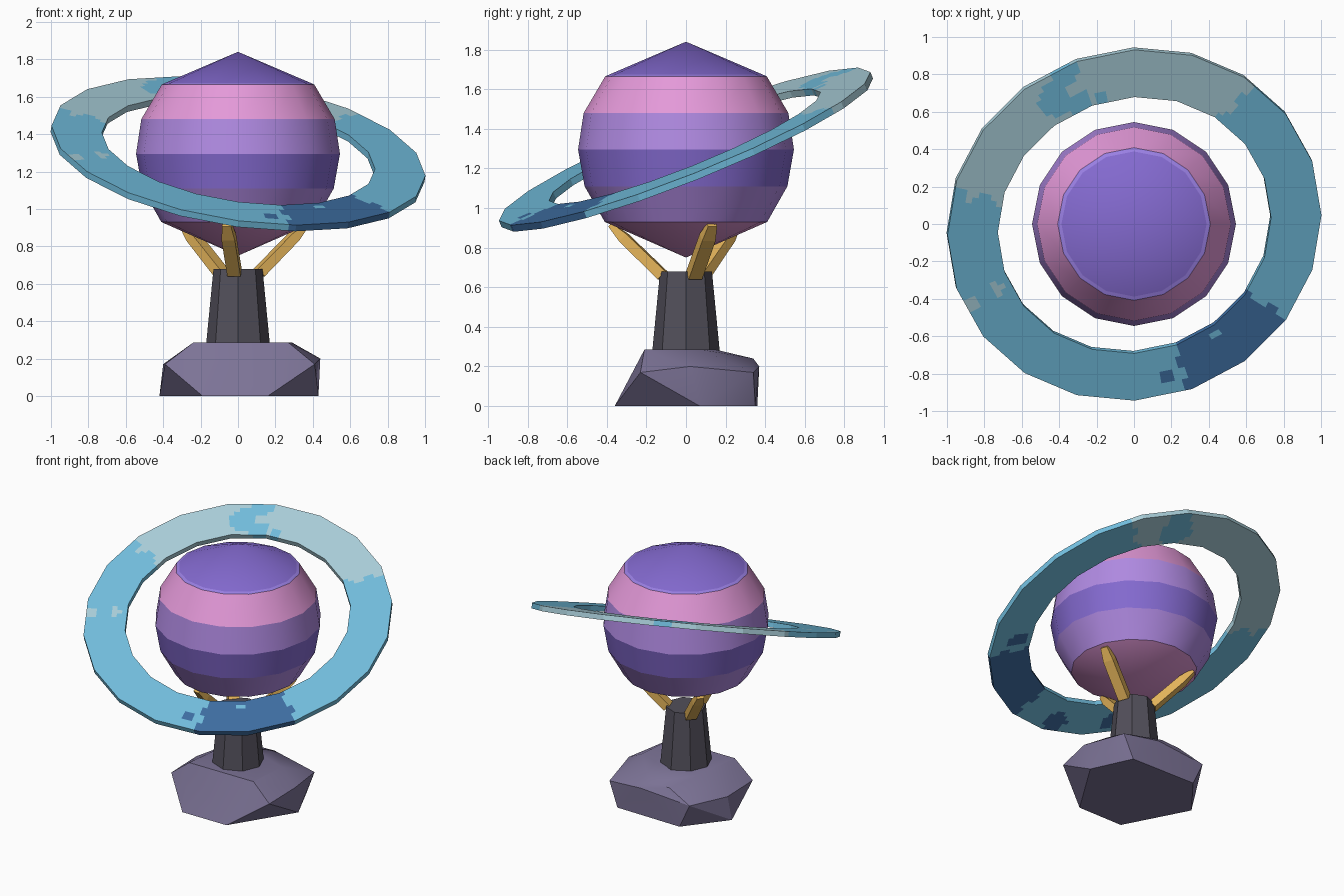
import bpy, bmesh, math
from mathutils import Vector, Matrix

if "Cube" in bpy.data.objects:
    bpy.data.objects.remove(bpy.data.objects["Cube"], do_unlink=True)


def material(name, r, g, b):
    def lin(c):
        c /= 255
        return c / 12.92 if c < 0.04045 else ((c + 0.055) / 1.055) ** 2.4
    col = (lin(r), lin(g), lin(b), 1)
    m = bpy.data.materials.new(name)
    m.use_nodes = True
    m.diffuse_color = col
    bsdf = next(n for n in m.node_tree.nodes if n.type == "BSDF_PRINCIPLED")
    bsdf.inputs["Base Color"].default_value = col
    return m


pink = material("pink", 228, 153, 217)
lilac = material("lilac", 176, 138, 226)
violet = material("violet", 132, 106, 208)
fringe = material("periwinkle", 154, 128, 228)
blue = material("sky_blue", 114, 190, 222)
pale = material("pale_ice", 170, 207, 218)
navy = material("deep_blue", 62, 110, 162)
gold = material("gold", 228, 180, 90)
slate = material("slate", 82, 79, 90)
stone = material("stone_purple", 124, 115, 150)


def finish(name, bm, mats):
    bmesh.ops.recalc_face_normals(bm, faces=bm.faces)
    me = bpy.data.meshes.new(name)
    bm.to_mesh(me)
    bm.free()
    for m in mats:
        me.materials.append(m)
    ob = bpy.data.objects.new(name, me)
    bpy.context.collection.objects.link(ob)
    return ob


def bridge(bm, loops, closed):
    """Join neighbouring point loops with quads; return the faces per span."""
    spans = []
    pairs = zip(loops, loops[1:] + loops[:1]) if closed else zip(loops, loops[1:])
    for a, b in pairs:
        n = len(a)
        spans.append([bm.faces.new((a[i], a[(i + 1) % n], b[(i + 1) % n], b[i]))
                      for i in range(n)])
    return spans


def circle(bm, r, z, n):
    return [bm.verts.new((r * math.cos(math.tau * i / n), r * math.sin(math.tau * i / n), z))
            for i in range(n)]


# Planet: banded sphere with conical caps, smooth around, creased between bands
SIDES = 16
profile = [(0.41, 0.93), (0.512, 1.11), (0.545, 1.295), (0.517, 1.48), (0.408, 1.665), (0.388, 1.674)]
bm = bmesh.new()
loops = [circle(bm, r, z, SIDES) for r, z in profile]
for faces, index in zip(bridge(bm, loops, False), (1, 2, 1, 0, 3)):
    for f in faces:
        f.material_index = index
for loop, tip, index in ((loops[0], 0.75, 0), (loops[-1], 1.84, 2)):
    apex = bm.verts.new((0, 0, tip))
    for i in range(SIDES):
        bm.faces.new((loop[i], loop[(i + 1) % SIDES], apex)).material_index = index
for f in bm.faces:
    f.smooth = True
for e in bm.edges:
    if abs(e.verts[0].co.z - e.verts[1].co.z) < 1e-4 and e.verts[0].co.z < 1.67:
        e.smooth = False
finish("planet", bm, [pink, lilac, violet, fringe])

# Tilted ring: flat twenty-sided band
v = Vector((0, 1, 0.4)).normalized()
n = Vector((0.155, -0.4, 1)).normalized()
u = v.cross(n)
R_IN, R_OUT, HALF, SEGS, SUB, ROWS = 0.738, 1.01, 0.018, 20, 8, 8
centre = Vector((0, 0, 1.295))
radii = [R_IN + (R_OUT - R_IN) * i / ROWS for i in range(ROWS + 1)]
section = [(r, HALF) for r in radii] + [(r, -HALF) for r in reversed(radii)]
bm = bmesh.new()
loops = []
for s in range(SEGS):
    a0, a1 = (math.pi / 2 + math.tau * k / SEGS for k in (s, s + 1))
    d0, d1 = (u * math.cos(a) + v * math.sin(a) for a in (a0, a1))
    for k in range(SUB):
        d = d0.lerp(d1, k / SUB)
        loops.append([bm.verts.new(centre + d * r + n * h) for r, h in section])
bridge(bm, loops, True)

# Painted patches: x, y, radius, colour index
patches = {
    1: [(-0.37, 0.80, 0.07, 0), (-0.42, 0.67, 0.09, 0), (-0.29, 0.65, 0.06, 0),
        (-0.17, 0.67, 0.03, 0), (-0.73, -0.35, 0.035, 1), (-0.86, -0.43, 0.035, 1),
        (0.17, -0.81, 0.035, 2), (0.43, -0.58, 0.02, 0)],
    -1: [(0.28, 0.76, 0.11, 0), (0.33, 0.85, 0.08, 0), (0.72, -0.32, 0.06, 2),
         (-0.05, -0.86, 0.08, 2), (-0.42, -0.76, 0.06, 2)],
}
bm.normal_update()
for f in bm.faces:
    p = f.calc_center_median()
    q = p - centre
    side = 1 if q.dot(n) > -HALF * 0.5 else -1
    rad = math.hypot(q.dot(u), q.dot(v))
    ang = math.degrees(math.atan2(q.dot(v), q.dot(u))) % 360 + 2 * math.sin(rad * 40)
    index = 1 if 51 < ang < 166 else 2 if 287 < ang < 325 else 0
    for x, y, size, col in patches[side]:
        if math.hypot(p.x - x, p.y - y) < size:
            index = col
    f.material_index = index
finish("planet_ring", bm, [blue, pale, navy])

# Pillar: tapered eight-sided column
bm = bmesh.new()
low, high = circle(bm, 0.172, 0.26, 8), circle(bm, 0.131, 0.68, 8)
bridge(bm, [low, high], False)
bm.faces.new(low)
bm.faces.new(high)
finish("pillar", bm, [slate])

# Three prongs: tapered bars leaning outward under the planet
start, end = Vector((0.12, 0, 0.66)), Vector((0.385, 0, 0.915))
axis = (end - start).normalized()
across = Vector((0, 1, 0))
out = across.cross(axis)
for name, azimuth in (("front_prong", 261), ("left_prong", 20), ("back_prong", 139)):
    bm = bmesh.new()
    loops = []
    for point, w, t in ((start, 0.036, 0.028), (start.lerp(end, 0.75), 0.036, 0.026),
                        (end, 0.024, 0.012)):
        loops.append([bm.verts.new(point + across * w * a + out * t * b)
                      for a, b in ((-1, -1), (1, -1), (1, 1), (-1, 1))])
    bridge(bm, loops, False)
    bm.faces.new(loops[0])
    bm.faces.new(loops[-1])
    bm.transform(Matrix.Rotation(math.radians(azimuth), 4, "Z"))
    finish(name, bm, [gold])

# Rock base: convex faceted boulder
rock = {
    0.0: [(-0.19, -0.36), (0.16, -0.36), (0.43, 0.07), (0.3, 0.35), (-0.2, 0.36), (-0.42, 0.08)],
    0.17: [(-0.39, -0.2), (0.41, -0.23), (0.37, 0.34), (-0.28, 0.36), (-0.4, 0.1)],
    0.2: [(0.44, 0.02), (0.1, 0.37)],
    0.24: [(0.05, 0.34), (-0.1, 0.33)],
    0.285: [(-0.24, -0.21), (0.27, -0.21), (0.29, 0.08), (0.1, 0.15), (-0.2, 0.14)],
}
bm = bmesh.new()
for z, points in rock.items():
    for x, y in points:
        bm.verts.new((x, y, z))
hull = bmesh.ops.convex_hull(bm, input=bm.verts)
loose = {g for g in hull["geom_interior"] + hull["geom_unused"] if isinstance(g, bmesh.types.BMVert)}
bmesh.ops.delete(bm, geom=list(loose), context="VERTS")
base = finish("rock_base", bm, [stone])
bpy.context.view_layer.objects.active = base
base.select_set(True)
bpy.ops.object.shade_smooth_by_angle(angle=math.radians(25))
base.select_set(False)
